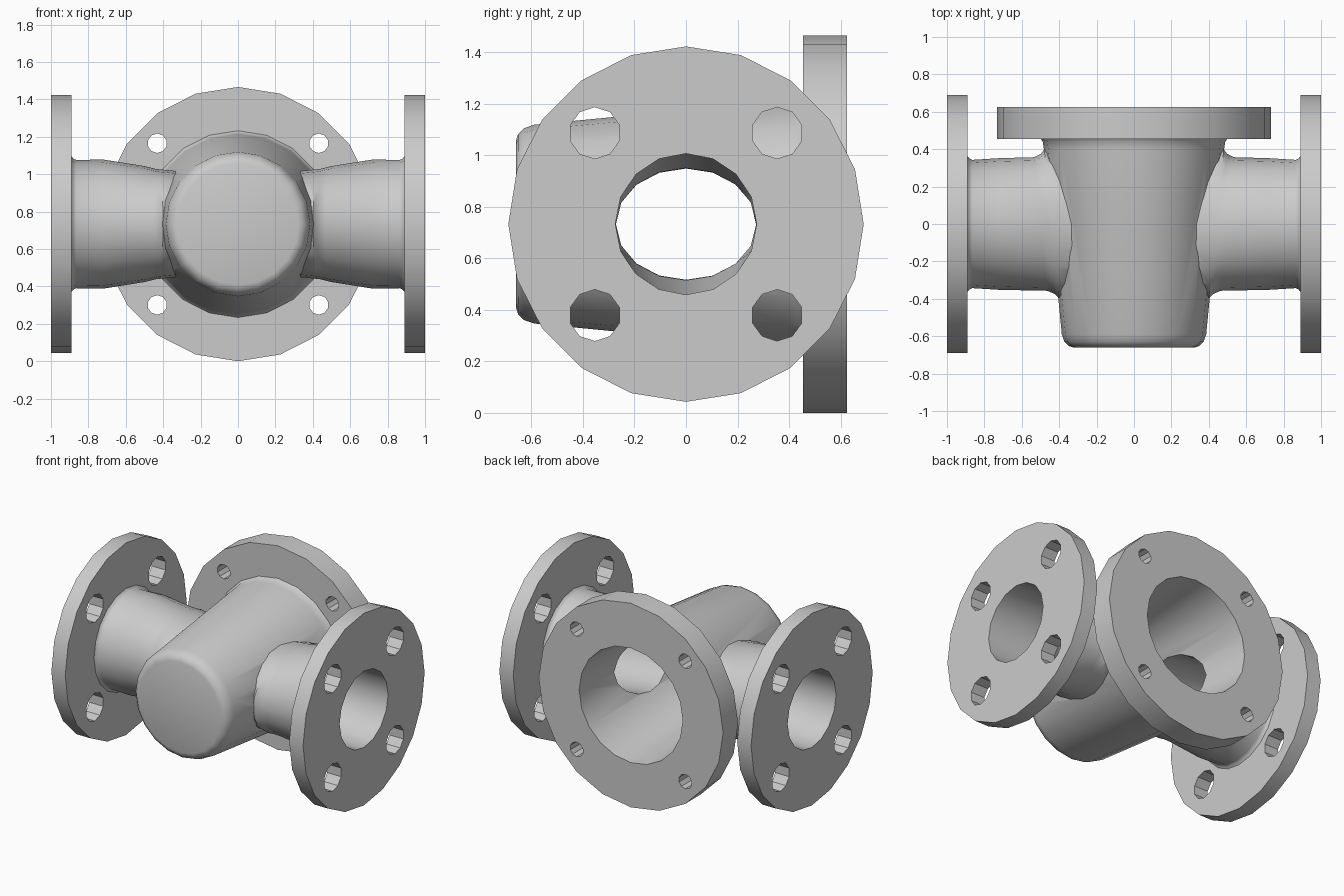
import bpy
import bmesh
from math import sin, cos, pi

cube = bpy.data.objects.get("Cube")
if cube:
    bpy.data.objects.remove(cube, do_unlink=True)

CENTRE = 0.733

cast_grey = bpy.data.materials.new("cast grey")
cast_grey.use_nodes = True
cast_grey.diffuse_color = (0.6, 0.6, 0.6, 1)
cast_grey.node_tree.nodes["Principled BSDF"].inputs["Base Color"].default_value = (0.6, 0.6, 0.6, 1)


def loft(name, axis, rings, sides, offset=(0, 0), side=1, shear=0):
    """Closed tube along x or y; each ring is (distance, half width, half height)."""
    bm = bmesh.new()
    loops = []
    for i, (dist, wide, high) in enumerate(rings):
        loop = []
        for k in range(sides):
            a = 2 * pi * k / sides
            u, v = offset[0] + wide * sin(a), offset[1] + high * cos(a) + CENTRE
            lean = shear * u if dist < 0.6 else 0
            co = (side * (dist + lean), u, v) if axis == "x" else (u, dist, v)
            loop.append(bm.verts.new(co))
        loops.append(loop)
    for a, b in zip(loops, loops[1:]):
        for k in range(sides):
            j = (k + 1) % sides
            bm.faces.new((a[k], a[j], b[j], b[k]))
    bm.faces.new(loops[0])
    bm.faces.new(loops[-1])
    bmesh.ops.recalc_face_normals(bm, faces=bm.faces)
    mesh = bpy.data.meshes.new(name)
    bm.to_mesh(mesh)
    bm.free()
    mesh.materials.append(cast_grey)
    obj = bpy.data.objects.new(name, mesh)
    bpy.context.collection.objects.link(obj)
    return obj


def combine(target, tool, operation):
    """Apply a boolean and remove the tool."""
    bpy.context.view_layer.objects.active = target
    mod = target.modifiers.new(operation, "BOOLEAN")
    mod.operation = operation
    mod.solver = "EXACT"
    mod.object = tool
    bpy.ops.object.modifier_apply(modifier=mod.name)
    bpy.data.objects.remove(tool, do_unlink=True)


def round_rings(pairs):
    return [(d, r, r) for d, r in pairs]


# Tapered barrel with a rounded closed front
barrel = loft("valve_housing", "y", round_rings([
    (-0.66, 0.325), (-0.652, 0.35), (-0.63, 0.372), (-0.59, 0.386),
    (0.40, 0.482), (0.44, 0.488), (0.456, 0.5), (0.52, 0.5)]), 20)

# Side pipes, flattened towards the barrel and flared at both ends
pipe_rings = [(0.2, 0.35, 0.27), (0.44, 0.40, 0.295), (0.46, 0.375, 0.3),
              (0.5, 0.357, 0.31), (0.72, 0.352, 0.345), (0.865, 0.343, 0.343),
              (0.88, 0.35, 0.35), (0.892, 0.365, 0.365), (0.94, 0.365, 0.365)]
for s in (-1, 1):
    combine(barrel, loft("side_pipe", "x", pipe_rings, 20, side=s, shear=0.1), "UNION")

# Flanges
for s in (-1, 1):
    combine(barrel, loft("side_flange", "x", round_rings([(0.89, 0.69), (1, 0.69)]), 20, side=s), "UNION")
combine(barrel, loft("back_flange", "y", round_rings([(0.455, 0.733), (0.625, 0.733)]), 20), "UNION")

# Bores: blind from the back, open through each side
combine(barrel, loft("main_bore", "y", round_rings([
    (-0.57, 0.27), (-0.55, 0.30), (-0.5, 0.315), (0.7, 0.418)]), 20), "DIFFERENCE")
bore_rings = [(0.1, 0.272, 0.21), (0.35, 0.272, 0.218), (0.72, 0.274, 0.272), (1.1, 0.275, 0.275)]
for s in (-1, 1):
    combine(barrel, loft("side_bore", "x", bore_rings, 16, side=s), "DIFFERENCE")

# Bolt holes, four per flange
for u in (-1, 1):
    for v in (-1, 1):
        combine(barrel, loft("back_bolt_hole", "y", round_rings([(0.4, 0.052), (0.7, 0.052)]), 10,
                             offset=(0.432 * u, 0.432 * v)), "DIFFERENCE")
        for s in (-1, 1):
            combine(barrel, loft("side_bolt_hole", "x", round_rings([(0.85, 0.1), (1.1, 0.1)]), 10,
                                 offset=(0.354 * u, 0.354 * v), side=s), "DIFFERENCE")

# Smooth casting with crisp flange edges
for obj in bpy.context.selected_objects:
    obj.select_set(False)
barrel.select_set(True)
bpy.context.view_layer.objects.active = barrel
bpy.ops.object.shade_smooth_by_angle(angle=pi / 6)
